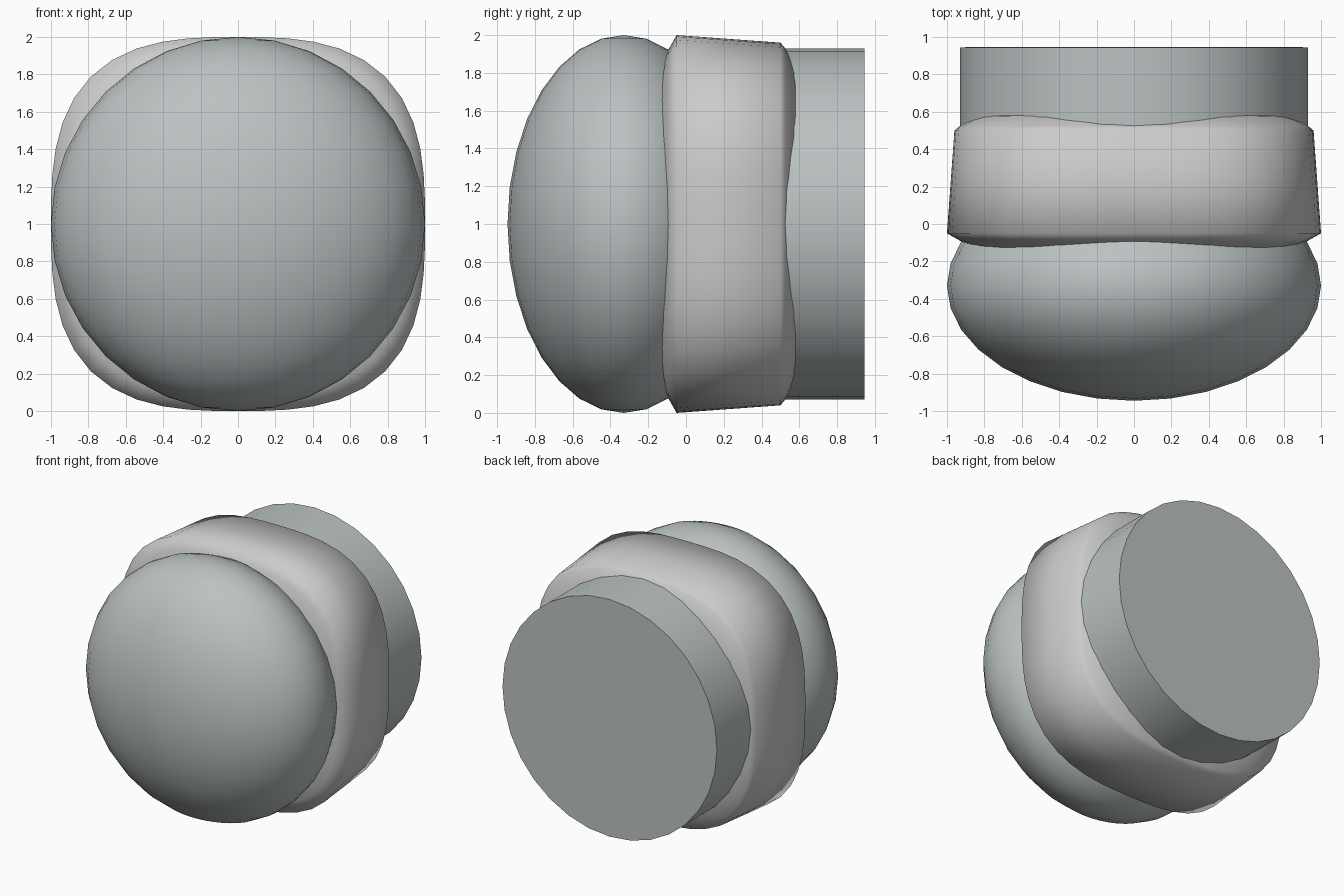
import bpy, bmesh, math

if "Cube" in bpy.data.objects:
    bpy.data.objects.remove(bpy.data.objects["Cube"])

SEGS = 48
mat = bpy.data.materials.new("dark_grey")
mat.diffuse_color = (0.50, 0.54, 0.54, 1)
mat.use_nodes = True
mat.node_tree.nodes["Principled BSDF"].inputs["Base Color"].default_value = mat.diffuse_color


def finish(name, material=None, angle=40):
    ob = bpy.context.object
    ob.name = name
    bpy.ops.object.transform_apply(location=False, rotation=True, scale=True)
    bpy.ops.object.shade_smooth_by_angle(angle=math.radians(angle))
    if material:
        ob.data.materials.append(material)
    return ob


# Flattened dome at the front
bpy.ops.mesh.primitive_uv_sphere_add(segments=32, ring_count=16, radius=1,
                                     location=(0, -0.33, 1))
bpy.context.object.scale = (1, 0.615, 1)
finish("front_dome", mat)

# Round plug at the back
bpy.ops.mesh.primitive_cylinder_add(vertices=32, radius=0.93, depth=0.745,
                                    location=(0, 0.5725, 1),
                                    rotation=(math.pi / 2, 0, 0))
finish("back_plug", mat)


# Squarish tapered collar with softly domed ends: (scale, y) profile
def squircle(a, n=2.9):
    c, s = math.cos(a), math.sin(a)
    r = (abs(c) ** n + abs(s) ** n) ** (-1 / n)
    return r * c, r * s


profile = [(0.70, -0.16), (0.845, -0.125), (0.92, -0.095), (1.0, -0.05),
           (0.98, 0.225), (0.96, 0.50), (0.93, 0.525), (0.845, 0.577),
           (0.70, 0.61)]
bm = bmesh.new()
rings = []
for scale, y in profile:
    ring = []
    for i in range(SEGS):
        x, z = squircle(2 * math.pi * i / SEGS)
        ring.append(bm.verts.new((scale * x, y, scale * z)))
    rings.append(ring)
for a, b in zip(rings, rings[1:]):
    for i in range(SEGS):
        j = (i + 1) % SEGS
        bm.faces.new((a[i], a[j], b[j], b[i]))
bm.faces.new(rings[0])
bm.faces.new(rings[-1])
bmesh.ops.recalc_face_normals(bm, faces=bm.faces)
mesh = bpy.data.meshes.new("collar")
bm.to_mesh(mesh)
bm.free()
collar = bpy.data.objects.new("collar", mesh)
collar.location = (0, 0, 1)
bpy.context.collection.objects.link(collar)
bpy.ops.object.select_all(action='DESELECT')
bpy.context.view_layer.objects.active = collar
collar.select_set(True)
finish("collar", None, 80)
